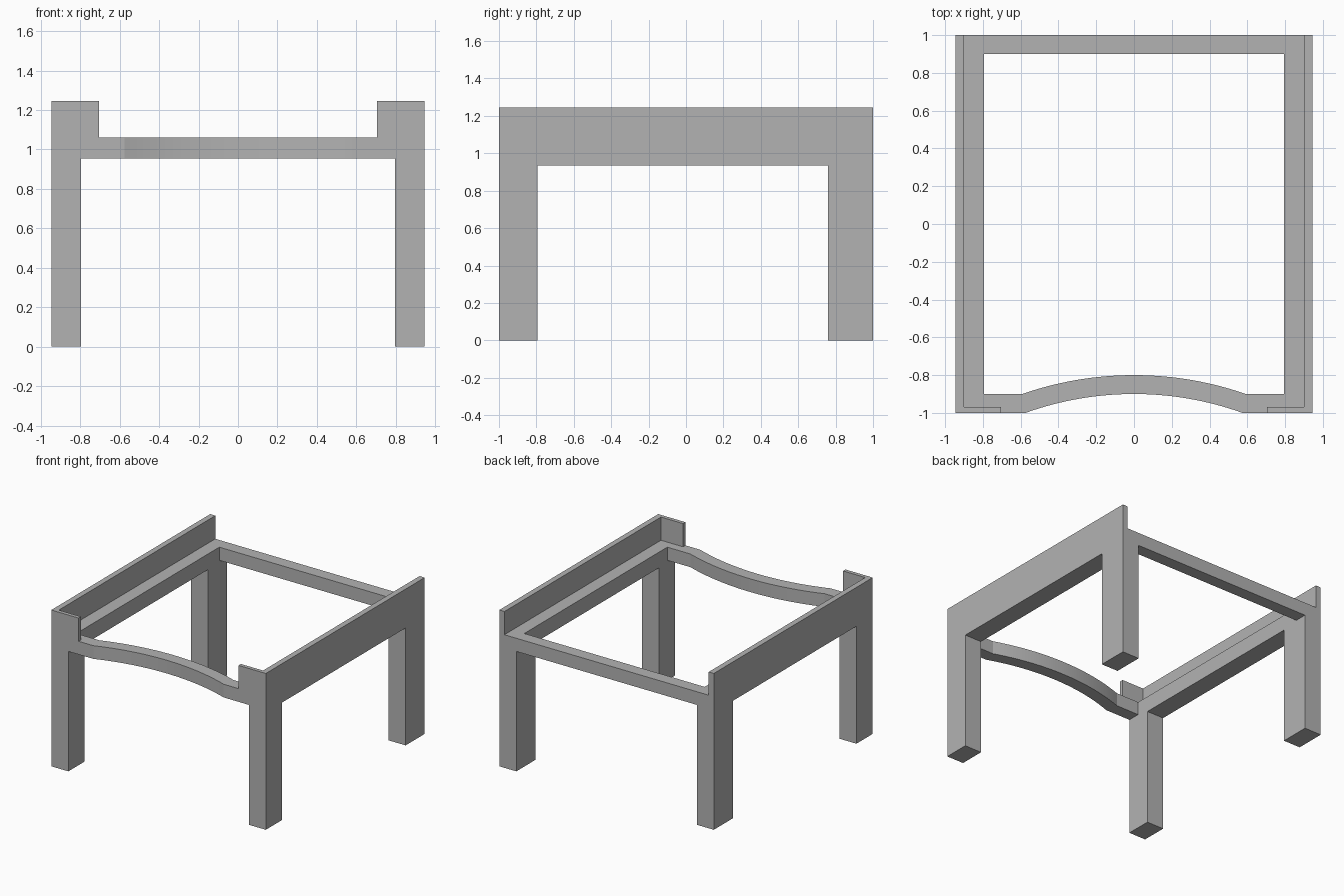
import bpy
import bmesh
import math

cube = bpy.data.objects.get("Cube")
if cube:
    bpy.data.objects.remove(cube, do_unlink=True)

grey = bpy.data.materials.new("plain grey")
grey.use_nodes = True
GREY = (0.45, 0.45, 0.45, 1)
grey.diffuse_color = GREY
grey.node_tree.nodes["Principled BSDF"].inputs["Base Color"].default_value = GREY

# Shared dimensions
HALF_X, INNER_X, LIP_X, TAB_X = 0.945, 0.795, 0.9, 0.705
RAIL_LOW, RAIL_TOP, TOP = 0.955, 1.06, 1.245
SIDE_LOW = 0.935


def prism(name, outline, low, high, axis="z"):
    """Extrude a closed outline along z (outline in x, y) or x (outline in y, z)."""
    place = (lambda a, b, c: (a, b, c)) if axis == "z" else (lambda a, b, c: (c, a, b))
    bm = bmesh.new()
    base = bm.faces.new([bm.verts.new(place(a, b, low)) for a, b in outline])
    new = bmesh.ops.extrude_face_region(bm, geom=[base])["geom"]
    shift = place(0, 0, high - low)
    bmesh.ops.translate(bm, vec=shift, verts=[g for g in new if isinstance(g, bmesh.types.BMVert)])
    bmesh.ops.recalc_face_normals(bm, faces=bm.faces)
    mesh = bpy.data.meshes.new(name)
    bm.to_mesh(mesh)
    bm.free()
    mesh.materials.append(grey)
    obj = bpy.data.objects.new(name, mesh)
    bpy.context.collection.objects.link(obj)
    return obj


# Side frames: front leg, rail and rear leg in one arch, with a thin upstand above
arch = [(-1, 0), (-0.795, 0), (-0.795, SIDE_LOW), (0.76, SIDE_LOW),
        (0.76, 0), (1, 0), (1, RAIL_TOP), (-1, RAIL_TOP)]
upstand = [(HALF_X, 1), (LIP_X, 1), (LIP_X, -0.97), (TAB_X, -0.97),
           (TAB_X, -1), (HALF_X, -1)]
for side, sign in (("left", 1), ("right", -1)):
    low, high = sorted((sign * INNER_X, sign * HALF_X))
    prism(side + "_side_frame", arch, low, high, "x")
    prism(side + "_upstand", [(sign * x, y) for x, y in upstand], RAIL_TOP, TOP)

# Straight rear rail
prism("rear_rail", [(-INNER_X, 0.9), (INNER_X, 0.9), (INNER_X, 1), (-INNER_X, 1)],
      RAIL_LOW, RAIL_TOP)


# Front rail: straight ends and a shallow arc bowed inwards
def arc(radius, end_y, centre_y, steps=32):
    half = math.acos((end_y - centre_y) / radius)
    angles = [half * (2 * i / steps - 1) for i in range(steps + 1)]
    return [(radius * math.sin(a), centre_y + radius * math.cos(a)) for a in angles]


RADIUS = 1.70
centre = -0.9 - RADIUS
front = [(-INNER_X, -1)] + arc(RADIUS, -1, centre) + [(INNER_X, -1)]
back = [(-INNER_X, -0.9)] + arc(RADIUS + 0.1, -0.9, centre) + [(INNER_X, -0.9)]
front_rail = prism("front_rail", front + back[::-1], RAIL_LOW, RAIL_TOP)

bpy.ops.object.select_all(action="DESELECT")
front_rail.select_set(True)
bpy.context.view_layer.objects.active = front_rail
bpy.ops.object.shade_smooth_by_angle(angle=math.radians(12))
